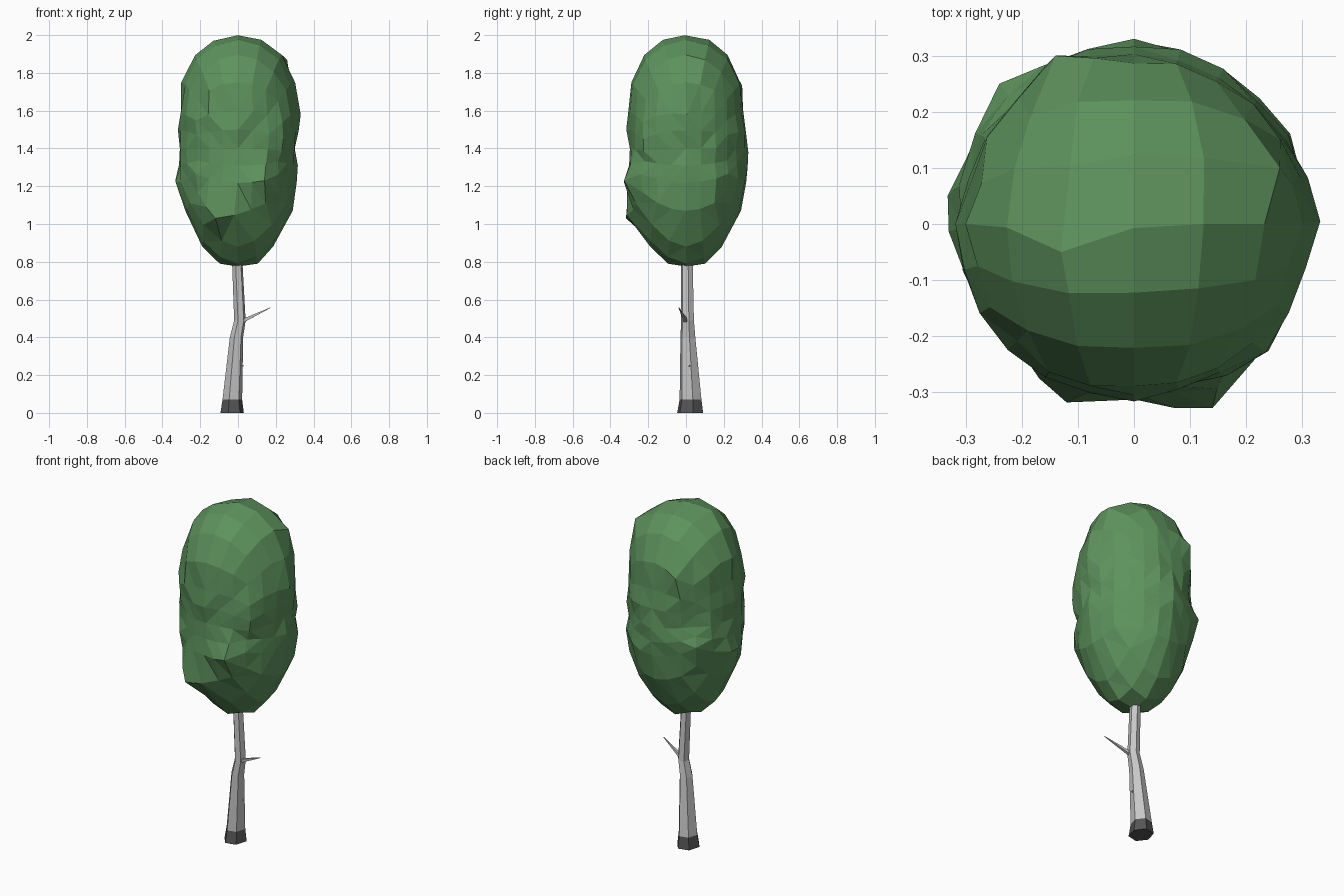
import bpy, bmesh, math, random
from mathutils import Vector

if "Cube" in bpy.data.objects:
    bpy.data.objects.remove(bpy.data.objects["Cube"])

random.seed(7)


def material(name, rgb):
    m = bpy.data.materials.new(name)
    m.diffuse_color = (*rgb, 1)
    m.use_nodes = True
    m.node_tree.nodes["Principled BSDF"].inputs["Base Color"].default_value = m.diffuse_color
    return m


leaf = material("leaf green", (0.11, 0.29, 0.11))
bark = material("pale grey bark", (0.57, 0.57, 0.57))
dark = material("dark grey bark", (0.09, 0.09, 0.09))


def finish(bm, name, mats):
    bmesh.ops.recalc_face_normals(bm, faces=bm.faces)
    me = bpy.data.meshes.new(name)
    bm.to_mesh(me)
    bm.free()
    for m in mats:
        me.materials.append(m)
    ob = bpy.data.objects.new(name, me)
    bpy.context.collection.objects.link(ob)
    return ob


def tube(bm, rings, sides, u=Vector((1, 0, 0)), v=Vector((0, 1.15, 0)), turn=0.0):
    """Skin a capped tube through (centre, radius) rings."""
    loops = []
    for c, r in rings:
        loops.append([bm.verts.new(Vector(c) + r * (math.cos(a) * u + math.sin(a) * v))
                      for a in (turn + math.tau * i / sides for i in range(sides))])
    for a, b in zip(loops, loops[1:]):
        for i in range(sides):
            j = (i + 1) % sides
            bm.faces.new((a[i], a[j], b[j], b[i]))
    bm.faces.new(loops[0])
    bm.faces.new(loops[-1])


# Trunk: bent hexagonal column with a dark foot
bm = bmesh.new()
tube(bm, [((-0.031, 0.022, 0), 0.063), ((-0.03, 0.024, 0.07), 0.053),
          ((-0.008, 0.010, 0.4), 0.036), ((0.01, 0.008, 0.49), 0.031),
          ((-0.004, 0.005, 0.8), 0.028), ((-0.004, 0.005, 0.95), 0.02)], 6, turn=0.2)
for f in bm.faces:
    f.material_index = 1 if f.calc_center_median().z < 0.07 else 0
finish(bm, "trunk", [bark, dark])


# Side twigs
def twig(name, start, end, r0, r1):
    a, b = Vector(start), Vector(end)
    d = (b - a).normalized()
    u = d.orthogonal().normalized()
    b2 = bmesh.new()
    tube(b2, [(a, r0), (b, r1)], 4, u, d.cross(u))
    finish(b2, name, [bark])


twig("side_branch", (0.02, 0.0, 0.485), (0.172, -0.038, 0.557), 0.014, 0.002)
twig("twig_stub", (0.0, 0.02, 0.245), (0.028, 0.016, 0.25), 0.012, 0.004)

# Foliage: gridded cube wrapped onto an egg profile of (angle, radius, height)
profile = [(0, 0, 2.0), (15, .125, 1.975), (30, .225, 1.895), (45, .29, 1.75),
           (60, .308, 1.60), (90, .308, 1.40), (120, .311, 1.22), (135, .288, 1.07),
           (150, .19, .88), (165, .10, .79), (180, 0, .775)]


def egg(deg):
    for (a, r, z), (b, r2, z2) in zip(profile, profile[1:]):
        if deg <= b + 1e-4:
            t = (deg - a) / (b - a)
            return r + t * (r2 - r), z + t * (z2 - z)


bm = bmesh.new()
bmesh.ops.create_cube(bm, size=2)
bmesh.ops.subdivide_edges(bm, edges=bm.edges[:], cuts=5, use_grid_fill=True)
for v in bm.verts:
    p = Vector([math.tan(c * math.pi / 4) for c in v.co]).normalized()
    r, z = egg(math.degrees(math.acos(max(-1, min(1, p.z)))))
    side = Vector((p.x, p.y, 0))
    side = side.normalized() if side.length > 1e-5 else side
    rough = 0.011 if 0.95 < z < 1.78 else 0.005
    v.co = side * (r + random.uniform(-rough, rough)) + Vector((0, 0, z))

# Broad soft lumps that swell the nearby surface
lumps = [(0.332, 0.005, 1.58), (-0.332, 0.05, 1.23), (0.14, -0.328, 1.23),
         (-0.12, -0.318, 1.03), (0.0, 0.33, 1.38), (-0.24, 0.25, 1.3),
         (-0.14, 0.30, 1.7), (0.24, -0.226, 1.45), (-0.13, -0.05, 1.97), (0.26, 0.1, 1.87)]
for q in map(Vector, lumps):
    near = min(bm.verts, key=lambda v: (v.co - q).length)
    push, centre = q - near.co, near.co.copy()
    for v in bm.verts:
        v.co += push * math.exp(-((v.co - centre).length / 0.09) ** 2)
bmesh.ops.triangulate(bm, faces=[f for f in bm.faces
                                 if 0.85 < f.calc_center_median().z < 1.75])
finish(bm, "foliage", [leaf])
